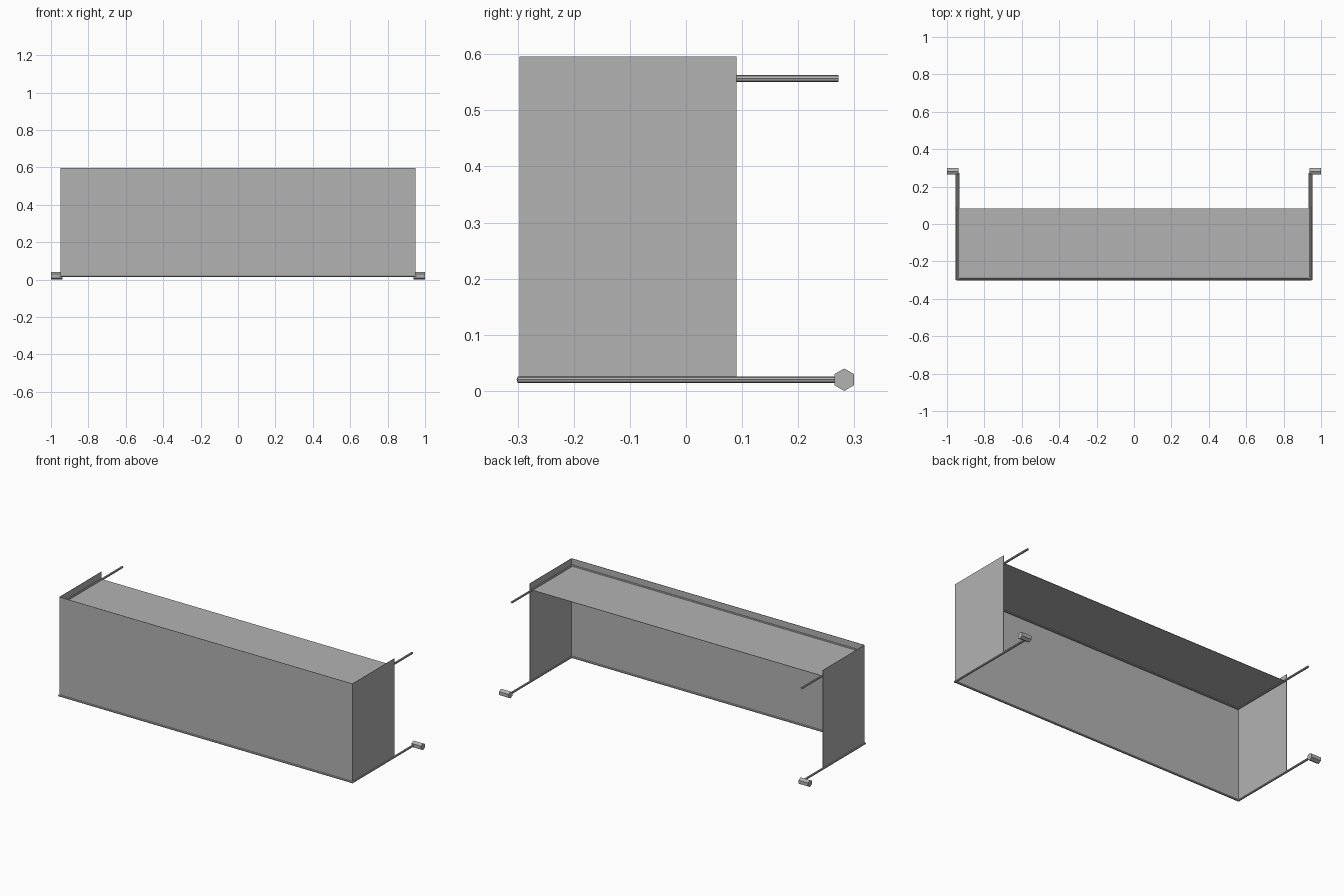
import bpy
from mathutils import Vector

cube = bpy.data.objects.get("Cube")
if cube:
    bpy.data.objects.remove(cube)

grey = bpy.data.materials.new("plain grey")
grey.use_nodes = True
grey.diffuse_color = (0.45, 0.45, 0.45, 1)
grey.node_tree.nodes["Principled BSDF"].inputs["Base Color"].default_value = grey.diffuse_color

W, FRONT, BACK = 0.948, -0.296, 0.09    # sheet half width and depth
LOW, TOP, SHELF = 0.02, 0.596, 0.557    # heights


def sheet(name, corners):
    """Thin flat panel from its four corners."""
    mesh = bpy.data.meshes.new(name)
    mesh.from_pydata(corners, [], [range(4)])
    mesh.materials.append(grey)
    obj = bpy.data.objects.new(name, mesh)
    bpy.context.collection.objects.link(obj)
    solid = obj.modifiers.new("thickness", "SOLIDIFY")
    solid.thickness = 0.002
    solid.offset = 0


def rod(name, start, end, radius=0.006, sides=8):
    """Straight bar between two points."""
    start, end = Vector(start), Vector(end)
    axis = end - start
    bpy.ops.mesh.primitive_cylinder_add(vertices=sides, radius=radius, depth=axis.length,
                                        location=(start + end) / 2)
    obj = bpy.context.object
    obj.name = name
    obj.rotation_euler = axis.to_track_quat("Z", "Y").to_euler()
    obj.data.materials.append(grey)
    bpy.ops.object.shade_smooth_by_angle()
    return obj


# Front panel and recessed shelf
sheet("front_panel", [(-W, FRONT, LOW), (W, FRONT, LOW), (W, FRONT, TOP), (-W, FRONT, TOP)])
sheet("shelf", [(-W + 0.01, FRONT, SHELF), (W - 0.01, FRONT, SHELF),
                (W - 0.01, BACK - 0.007, SHELF), (-W + 0.01, BACK - 0.007, SHELF)])

# Long frame bars behind the front panel
rod("lower_front_rod", (-W, FRONT, LOW), (W, FRONT, LOW))
rod("upper_front_rod", (-W + 0.01, FRONT + 0.008, SHELF), (W - 0.01, FRONT + 0.008, SHELF))

# Side panels, side bars and hexagonal feet
for side, s in (("left", 1), ("right", -1)):
    x = s * W
    sheet(side + "_panel", [(x, FRONT, LOW), (x, BACK, LOW), (x, BACK, TOP), (x, FRONT, TOP)])
    rod(side + "_lower_rod", (x, FRONT - 0.004, LOW), (x, 0.282, LOW))
    inner = x - s * 0.01
    rod(side + "_upper_rod", (inner, FRONT, SHELF), (inner, 0.272, SHELF))
    foot = rod(side + "_foot", (s * 0.938, 0.282, LOW), (s, 0.282, LOW), 0.02, 6)
    # Turn a corner of the hexagon to the ground
    low = min((foot.rotation_euler.to_matrix() @ v.co).z for v in foot.data.vertices)
    if low > -0.019:
        foot.rotation_euler.rotate_axis("Z", 0.5236)
